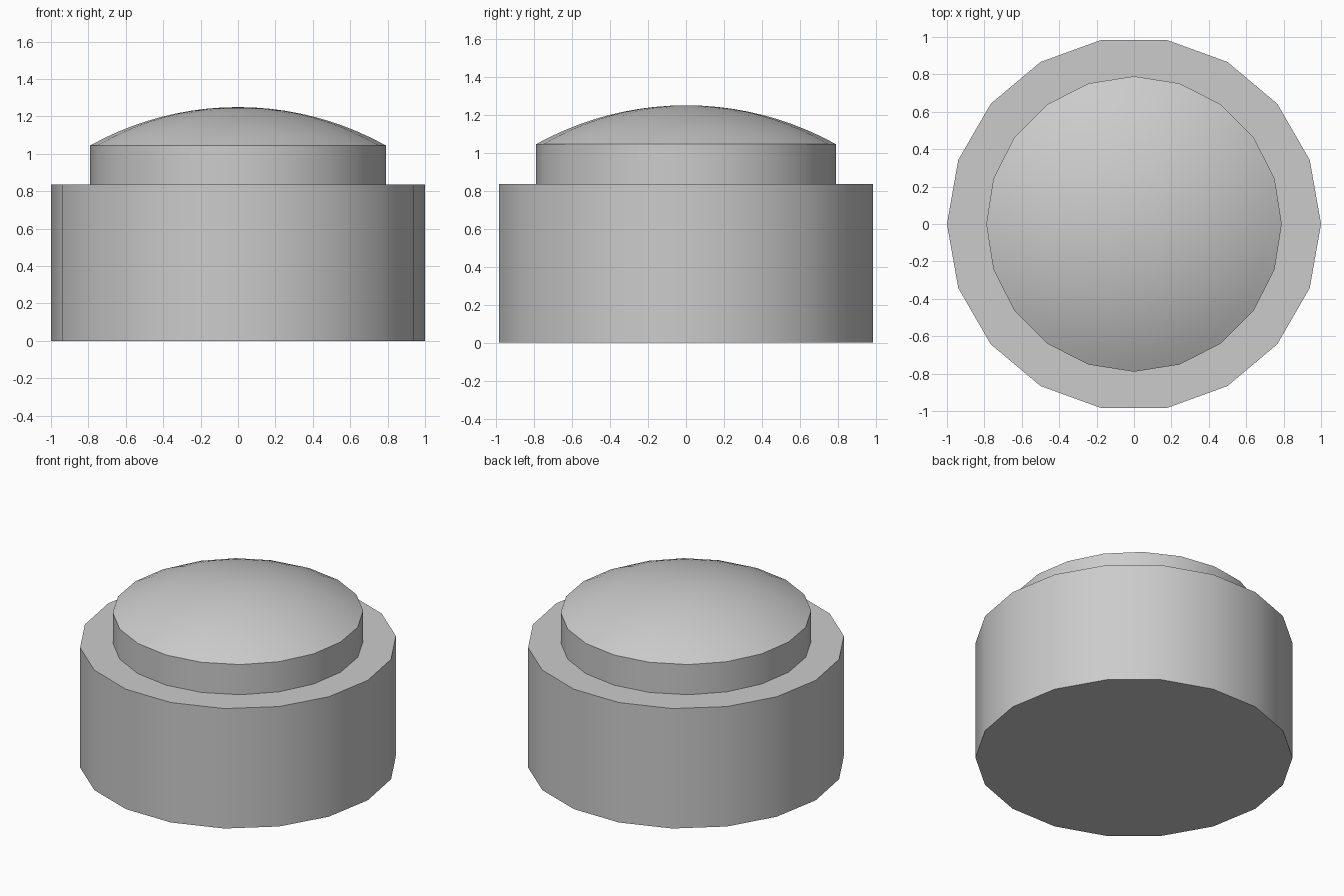
import bpy, bmesh, math

if "Cube" in bpy.data.objects:
    bpy.data.objects.remove(bpy.data.objects["Cube"])


def lathe(name, profile, sides, cap_top):
    """Spin an (r, z) profile round z; a zero radius becomes a pole."""
    bm = bmesh.new()
    rings = []
    for r, z in profile:
        if r == 0:
            rings.append([bm.verts.new((0, 0, z))] * sides)
        else:
            angles = [2 * math.pi * i / sides for i in range(sides)]
            rings.append([bm.verts.new((r * math.cos(a), r * math.sin(a), z)) for a in angles])
    for low, high in zip(rings, rings[1:]):
        for i in range(sides):
            j = (i + 1) % sides
            quad = [low[i], low[j], high[j], high[i]]
            bm.faces.new(list(dict.fromkeys(quad)))
    bm.faces.new(rings[0][::-1])
    if cap_top:
        bm.faces.new(rings[-1])
    bm.normal_update()
    mesh = bpy.data.meshes.new(name)
    bm.to_mesh(mesh)
    bm.free()
    obj = bpy.data.objects.new(name, mesh)
    bpy.context.collection.objects.link(obj)
    bpy.ops.object.select_all(action='DESELECT')
    obj.select_set(True)
    bpy.context.view_layer.objects.active = obj
    bpy.ops.object.shade_smooth_by_angle(angle=math.radians(25))
    return obj


# Wide 18-sided base
lathe("base", [(1, 0), (1, 0.835)], 18, True)

# 20-sided button with a shallow spherical dome
RADIUS, RIM, TOP, RINGS = 0.79, 1.045, 1.25, 10
rise = TOP - RIM
sphere_r = (RADIUS ** 2 + rise ** 2) / (2 * rise)
half_angle = math.asin(RADIUS / sphere_r)
profile = [(RADIUS, 0.835), (RADIUS, RIM)]
for k in range(1, RINGS):
    a = half_angle * (1 - k / RINGS)
    profile.append((sphere_r * math.sin(a), TOP - sphere_r * (1 - math.cos(a))))
profile.append((0, TOP))
lathe("domed_button", profile, 20, False)
